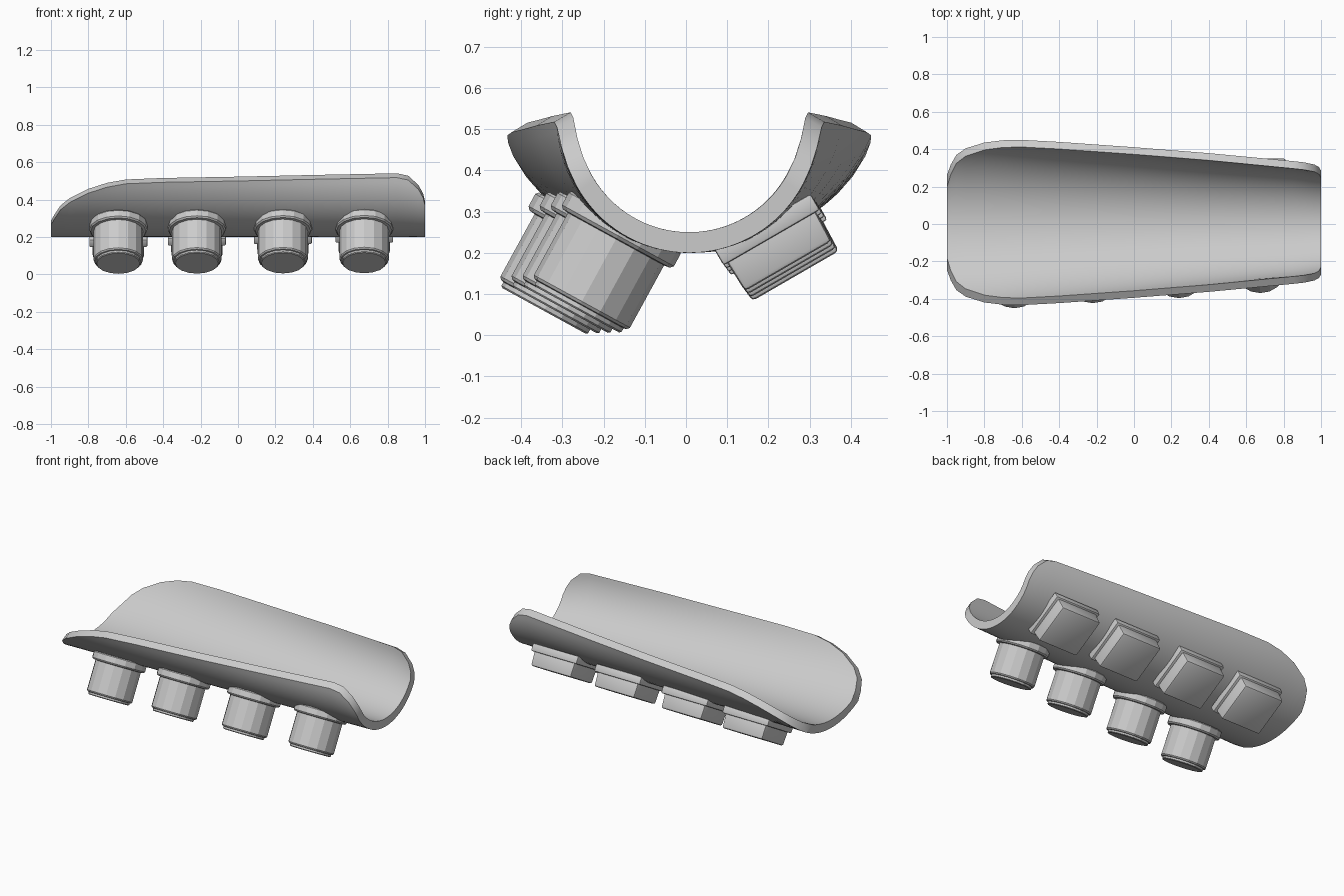
import bpy, bmesh, math
from mathutils import Matrix, Vector

if "Cube" in bpy.data.objects:
    bpy.data.objects.remove(bpy.data.objects["Cube"])

CY = 0.008  # centre line of the trough


def finish(name, bm, smooth=None):
    bmesh.ops.recalc_face_normals(bm, faces=bm.faces)
    me = bpy.data.meshes.new(name)
    bm.to_mesh(me)
    bm.free()
    ob = bpy.data.objects.new(name, me)
    bpy.context.collection.objects.link(ob)
    if smooth:
        bpy.ops.object.select_all(action='DESELECT')
        ob.select_set(True)
        bpy.context.view_layer.objects.active = ob
        bpy.ops.object.shade_smooth_by_angle(angle=math.radians(smooth))
    return ob


# Tapered trough: (x, height of the outer rim)
rim = [(-1, .265), (-.98, .30), (-.95, .345), (-.9, .385), (-.8, .435),
       (-.7, .467), (-.6, .485), (-.4, .493), (0, .50), (.4, .509), (.85, .518),
       (.91, .505), (.965, .455), (.99, .41), (1, .368)]
SEG = 36


def arc(x, radius, bottom, top):
    a = math.acos(1 - (top - bottom) / radius)
    return [(x, CY + radius * math.sin(t), bottom + radius * (1 - math.cos(t)))
            for t in (a * (2 * i / SEG - 1) for i in range(SEG + 1))]


bm = bmesh.new()
rings = []
for x, z in rim:
    r = .42 - .108 * x
    loop = arc(x, r, .20, z) + arc(x, r - .04, .25, z + .023)[::-1]
    rings.append([bm.verts.new(p) for p in loop])
n = len(rings[0])
for a, b in zip(rings, rings[1:]):
    for i in range(n):
        j = (i + 1) % n
        bm.faces.new((a[i], a[j], b[j], b[i]))
for ring in (rings[0], rings[-1]):
    for i in range(SEG):
        bm.faces.new((ring[i], ring[i + 1], ring[n - 2 - i], ring[n - 1 - i]))
finish("trough_shell", bm, 30)


def place(origin, y, z):
    # local +z points along the outward direction (y, z)
    d = Vector((0, y, z)).normalized()
    u = Vector((1, 0, 0))
    m = Matrix((u, d.cross(u), d)).transposed().to_4x4()
    m.translation = origin
    return m


def round_peg(name, m):
    # collar, body and stepped tip as one lathed profile (radius, depth)
    prof = [(.150, 0), (.155, .006), (.155, .040), (.148, .048), (.133, .050),
            (.133, .222), (.128, .229), (.120, .231), (.120, .241), (.115, .245)]
    bm = bmesh.new()
    k = 16
    rings = [[bm.verts.new((r * math.cos(2 * math.pi * i / k),
                            r * math.sin(2 * math.pi * i / k), h))
              for i in range(k)] for r, h in prof]
    for a, b in zip(rings, rings[1:]):
        for i in range(k):
            j = (i + 1) % k
            bm.faces.new((a[i], a[j], b[j], b[i]))
    bm.faces.new(rings[0])
    bm.faces.new(rings[-1])
    bm.transform(m)
    finish(name, bm)


def block(name, m, sx, sy, z0, z1, taper, bevel):
    bm = bmesh.new()
    bmesh.ops.create_cube(bm, size=1)
    for v in bm.verts:
        s = taper if v.co.z > 0 else 1
        v.co = (v.co.x * sx * s, v.co.y * sy * s, z1 if v.co.z > 0 else z0)
    bmesh.ops.bevel(bm, geom=bm.edges[:], offset=bevel, segments=2,
                    profile=.5, affect='EDGES')
    bm.transform(m)
    finish(name, bm, 30)


# Four round pegs at the front, four square pads at the back
for i, x in enumerate((.675, .24, -.22, -.64)):
    round_peg(f"round_peg_{i + 1}",
              place((x, -.146 - .027 * i, .277 - .001 * i), -.48, -.877))
    m = place((x, .208 + .006 * i, .237 - .008 * i), .5, -.866)
    block(f"pad_plate_{i + 1}", m, .31, .27, -.045, 0, 1, .006)
    block(f"square_pad_{i + 1}", m, .28, .25, -.03, .080, .97, .01)
